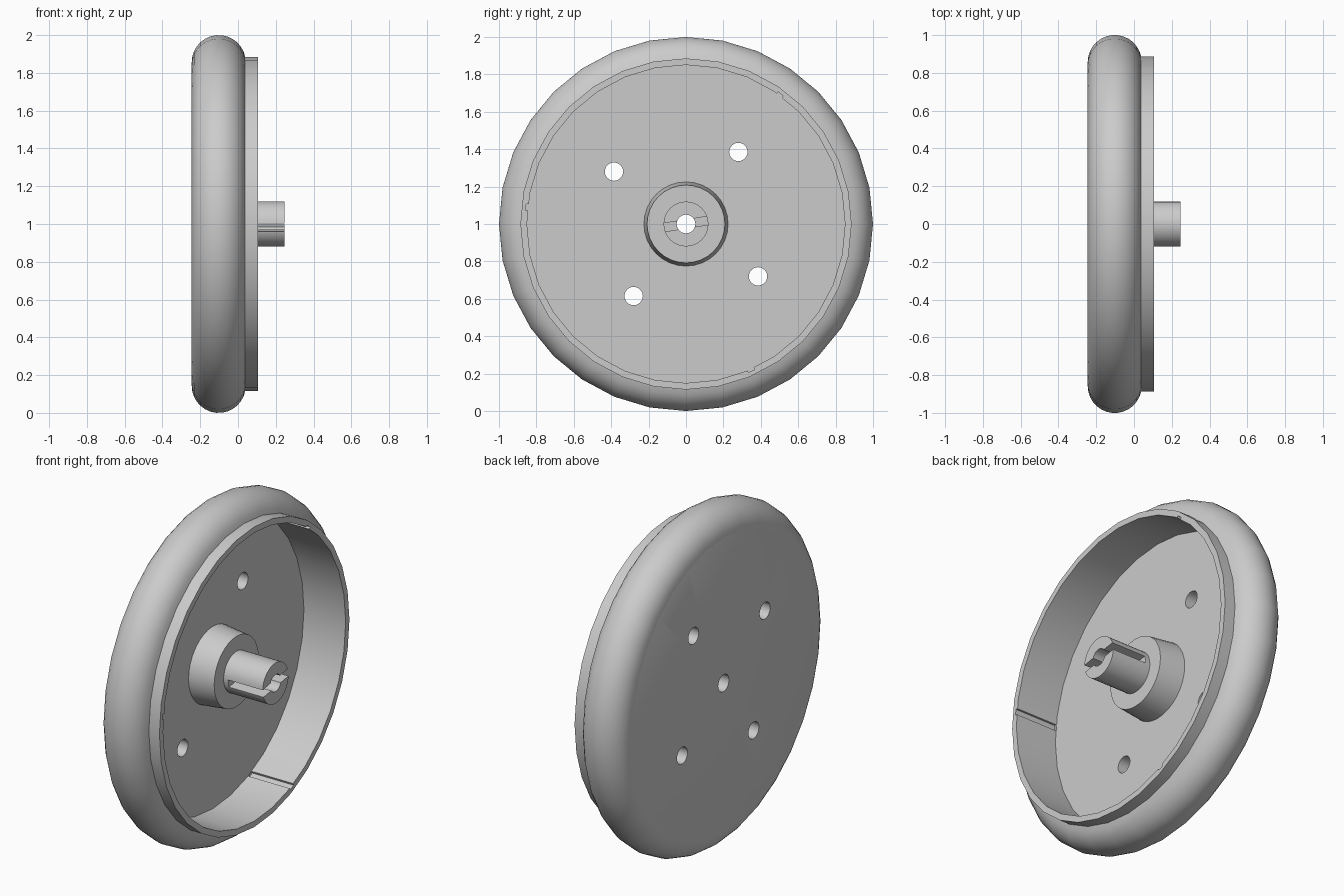
import bpy, bmesh
from math import sin, cos, pi, radians, asin
from mathutils import Matrix, Vector

cube = bpy.data.objects.get("Cube")
if cube:
    bpy.data.objects.remove(cube, do_unlink=True)

grey = bpy.data.materials.new("light_grey")
grey.use_nodes = True
colour = (0.6, 0.6, 0.6, 1)
grey.diffuse_color = colour
grey.node_tree.nodes["Principled BSDF"].inputs["Base Color"].default_value = colour

SIDES = 32
CENTRE = Vector((0, 0, 1))
BACK, FLOOR, LIP, TIP = -0.245, -0.165, 0.107, 0.245   # stations along the axle
LIP_R, WALL_R = 0.885, 0.85
TYRE_R, TUBE_R = 0.857, 0.143


def add_object(name, bm):
    bmesh.ops.recalc_face_normals(bm, faces=bm.faces)
    mesh = bpy.data.meshes.new(name)
    bm.to_mesh(mesh)
    bm.free()
    mesh.materials.append(grey)
    obj = bpy.data.objects.new(name, mesh)
    bpy.context.collection.objects.link(obj)
    return obj


def lathe(name, profile):
    """Turn a closed (x, radius) profile about the axle."""
    bm = bmesh.new()
    rings = []
    for i in range(SIDES):
        a = 2 * pi * i / SIDES
        rings.append([bm.verts.new((x, r * sin(a), 1 + r * cos(a))) for x, r in profile])
    n = len(profile)
    for i in range(SIDES):
        p, q = rings[i], rings[(i + 1) % SIDES]
        for j in range(n):
            k = (j + 1) % n
            bm.faces.new((p[j], p[k], q[k], q[j]))
    return add_object(name, bm)


def cut(obj, bm):
    """Subtract a temporary cutter and keep the result."""
    cutter = add_object("cutter", bm)
    cutter.hide_render = True
    mod = obj.modifiers.new("cut", "BOOLEAN")
    mod.operation, mod.solver, mod.object = "DIFFERENCE", "EXACT", cutter
    bpy.context.view_layer.objects.active = obj
    bpy.ops.object.modifier_apply(modifier=mod.name)
    bpy.data.objects.remove(cutter, do_unlink=True)


def box(x0, x1, radius, depth, width, angle):
    """Box reaching outward from the axle at an angle."""
    bm = bmesh.new()
    place = (Matrix.Translation(CENTRE) @ Matrix.Rotation(angle, 4, "X")
             @ Matrix.Translation(((x0 + x1) / 2, radius, 0))
             @ Matrix.Diagonal((x1 - x0, depth, width, 1)))
    bmesh.ops.create_cube(bm, size=1, matrix=place)
    return bm


# Rounded tyre, closed off inside the hub wall
end = pi - asin((LIP_R - TYRE_R) / TUBE_R)
steps = 14
arc = [end * i / steps for i in range(steps + 1)]
tyre = lathe("tyre", [(BACK + TUBE_R - TUBE_R * cos(a), TYRE_R + TUBE_R * sin(a)) for a in arc])

# Dished hub with lip, tapered boss, shaft and through bore
hub = lathe("hub", [
    (BACK, 0.05), (BACK, TYRE_R), (BACK + 0.01, LIP_R), (LIP, LIP_R),
    (LIP, WALL_R), (FLOOR, WALL_R), (FLOOR, 0.225), (-0.01, 0.208),
    (-0.01, 0.12), (TIP, 0.12), (TIP, 0.05)])

# Four bolt holes
for i in range(4):
    a = radians(54 + 90 * i)
    bm = bmesh.new()
    place = (Matrix.Translation(CENTRE + Vector((-0.2, 0.476 * cos(a), 0.476 * sin(a))))
             @ Matrix.Rotation(pi / 2, 4, "Y"))
    bmesh.ops.create_cone(bm, cap_ends=True, segments=24, radius1=0.049,
                          radius2=0.049, depth=0.3, matrix=place)
    cut(hub, bm)

# Slot across the shaft
cut(hub, box(0.02, 0.3, 0, 0.4, 0.045, radians(9)))

# Three shallow grooves along the inner wall
for i in range(3):
    cut(hub, box(FLOOR + 0.002, 0.2, WALL_R - 0.005, 0.03, 0.035, radians(54 + 120 * i)))

# Smooth curved surfaces, crisp edges
bpy.ops.object.select_all(action="DESELECT")
for obj in (tyre, hub):
    obj.select_set(True)
bpy.context.view_layer.objects.active = hub
bpy.ops.object.shade_smooth_by_angle(angle=radians(30))
